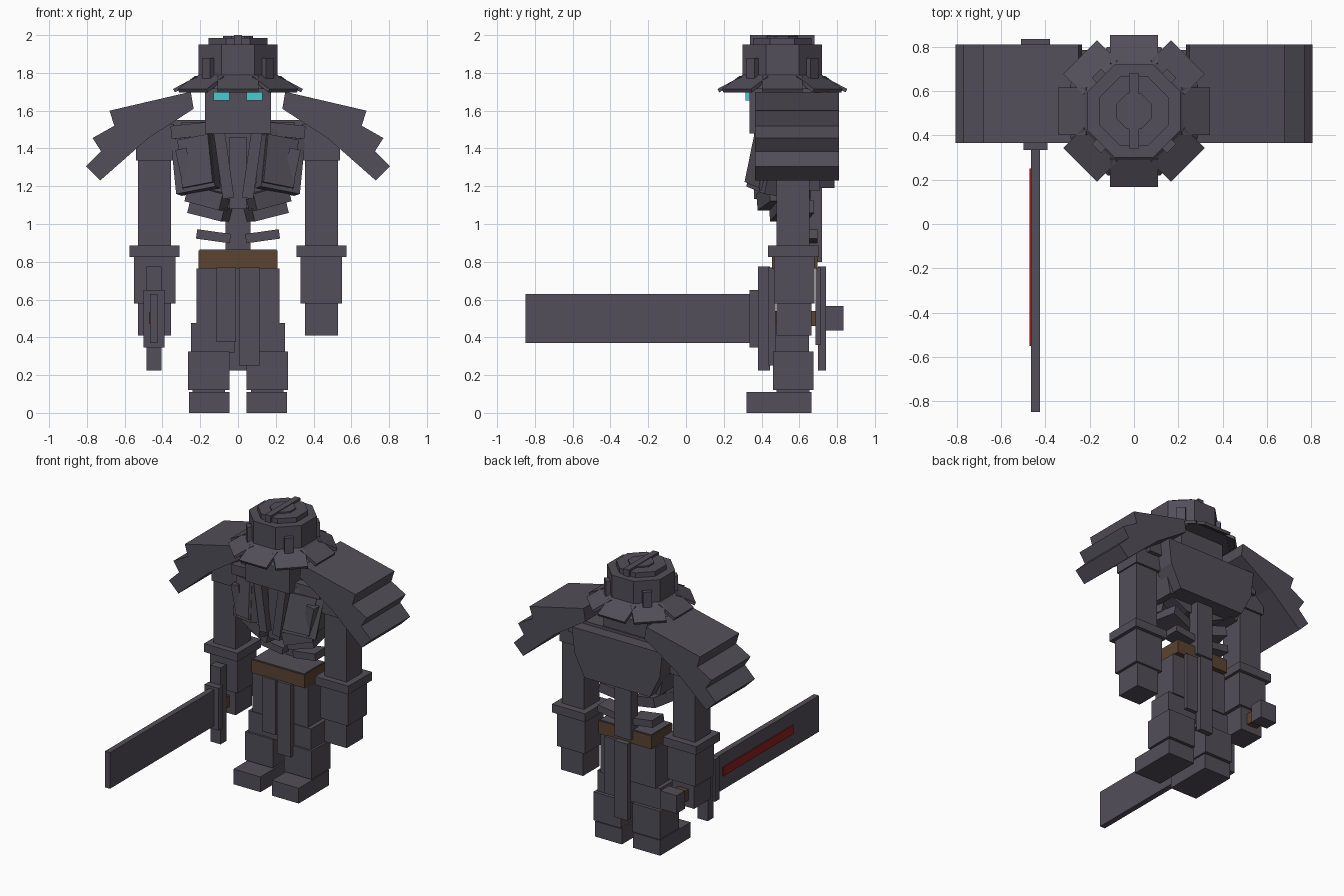
import bpy, bmesh
from math import radians, pi, cos, sin
from mathutils import Matrix, Vector

cube = bpy.data.objects.get("Cube")
if cube:
    bpy.data.objects.remove(cube, do_unlink=True)


def material(name, rgb):
    m = bpy.data.materials.new(name)
    m.use_nodes = True
    m.diffuse_color = (*rgb, 1)
    m.node_tree.nodes["Principled BSDF"].inputs["Base Color"].default_value = (*rgb, 1)
    return m


GREY = material("dark grey", (0.085, 0.077, 0.1))
BROWN = material("leather brown", (0.1, 0.056, 0.03))
TEAL = material("glowing teal", (0.07, 0.6, 0.62))
RED = material("blade red", (0.26, 0.015, 0.013))


def finish(name, bm, mat):
    bmesh.ops.recalc_face_normals(bm, faces=bm.faces)
    mesh = bpy.data.meshes.new(name)
    bm.to_mesh(mesh)
    bm.free()
    mesh.materials.append(mat)
    ob = bpy.data.objects.new(name, mesh)
    bpy.context.collection.objects.link(ob)
    return ob


def tilted(name, centre, size, rx=0, ry=0, rz=0, mat=GREY):
    """Box of a given size turned about its centre."""
    bm = bmesh.new()
    turn = Matrix.Rotation(radians(rz), 4, "Z") @ Matrix.Rotation(radians(ry), 4, "Y") @ Matrix.Rotation(radians(rx), 4, "X")
    bmesh.ops.create_cube(bm, size=1, matrix=Matrix.Translation(centre) @ turn @ Matrix.Diagonal((*size, 1)))
    return finish(name, bm, mat)


def box(name, x, y, z, mat=GREY):
    """Upright box from its limits on each axis."""
    lims = (x, y, z)
    return tilted(name, [(a + b) / 2 for a, b in lims], [abs(b - a) for a, b in lims], mat=mat)


def slab(name, outline, y0, y1, mat=GREY):
    """Front outline in x and z, extruded along y."""
    bm = bmesh.new()
    f = bm.faces.new([bm.verts.new((x, y0, z)) for x, z in outline])
    new = bmesh.ops.extrude_face_region(bm, geom=[f])["geom"]
    bmesh.ops.translate(bm, vec=(0, y1 - y0, 0), verts=[v for v in new if isinstance(v, bmesh.types.BMVert)])
    return finish(name, bm, mat)


def octagon(name, r0, r1, z0, z1):
    """Eight-sided frustum around the head, r measured to the flats."""
    bm = bmesh.new()
    k = 1 / cos(pi / 8)
    bmesh.ops.create_cone(bm, cap_ends=True, segments=8, radius1=r0 * k, radius2=r1 * k, depth=z1 - z0,
                          matrix=Matrix.Translation((0, HEAD_Y, (z0 + z1) / 2)) @ Matrix.Rotation(pi / 8, 4, "Z"))
    return finish(name, bm, GREY)


HEAD_Y = 0.51

# Limbs, shoulder capes and rib cage, one pass for each side
for side, s in (("left", 1), ("right", -1)):
    def sbox(part, x, y, z, mat=GREY):
        return box(f"{side}_{part}", (s * x[0], s * x[1]), y, z, mat)

    def stilt(part, c, size, rx=0, ry=0, rz=0):
        return tilted(f"{side}_{part}", (s * c[0], c[1], c[2]), size, rx, s * ry, s * rz)

    # Legs
    sbox("foot", (0.045, 0.26), (0.32, 0.665), (0, 0.11))
    sbox("shin", (0.045, 0.265), (0.46, 0.675), (0.12, 0.325))
    sbox("ankle", (0.07, 0.24), (0.48, 0.655), (0.1, 0.13))
    sbox("knee", (0.015, 0.25), (0.475, 0.65), (0.32, 0.475))
    sbox("thigh", (0.015, 0.22), (0.48, 0.66), (0.47, 0.765))
    # Arms
    sbox("shoulder", (0.34, 0.54), (0.47, 0.67), (1.335, 1.53))
    sbox("upper_arm", (0.355, 0.53), (0.48, 0.655), (0.88, 1.34))
    sbox("cuff", (0.31, 0.575), (0.435, 0.705), (0.825, 0.885))
    sbox("forearm", (0.33, 0.55), (0.465, 0.68), (0.58, 0.83))
    sbox("hand", (0.355, 0.53), (0.48, 0.665), (0.41, 0.59))
    # Layered shoulder cape
    cape = [(.25, 1.7), (.68, 1.6), (.655, 1.52), (.77, 1.455), (.725, 1.385),
            (.805, 1.305), (.73, 1.23), (.48, 1.45), (.235, 1.61)]
    slab(f"{side}_cape", [(s * x, z) for x, z in cape], 0.365, 0.81)
    # Chest armour
    stilt("chest_under_plate", (0.225, 0.43, 1.33), (0.23, 0.07, 0.32), -8, 10, 25)
    stilt("chest_plate", (0.215, 0.4, 1.33), (0.18, 0.06, 0.26), -8, 10, 25)
    stilt("breast_bar", (0.075, 0.39, 1.31), (0.06, 0.06, 0.35), 0, 8)
    stilt("collar_bone", (0.2, 0.45, 1.5), (0.3, 0.09, 0.07), 0, 6, 8)
    # Ribs
    stilt("upper_rib", (0.16, 0.47, 1.14), (0.2, 0.13, 0.09), 0, -14, 20)
    stilt("middle_rib", (0.15, 0.56, 1.07), (0.19, 0.2, 0.07), 0, -14, 12)
    stilt("lower_rib", (0.13, 0.63, 0.935), (0.18, 0.13, 0.05), 0, -8)
    stilt("rib_side", (0.28, 0.55, 1.29), (0.06, 0.32, 0.22), 0, 12)
    # Eyes
    sbox("eye", (0.045, 0.13), (0.315, 0.335), (1.655, 1.7), TEAL)

# Torso and back
slab("back_plate", [(-.36, 1.53), (.36, 1.53), (.34, 1.35), (.26, 1.19), (-.26, 1.19), (-.34, 1.35)], 0.64, 0.785)
slab("chest_core", [(-.3, 1.54), (.3, 1.54), (.24, 1.2), (.1, 1.13), (-.1, 1.13), (-.24, 1.2)], 0.46, 0.66)
box("shoulder_yoke", (-0.45, 0.45), (0.5, 0.7), (1.44, 1.55))
box("spine", (-0.065, 0.065), (0.64, 0.72), (0.8, 1.25))
box("breast_bone", (-0.045, 0.045), (0.41, 0.5), (1.08, 1.46))

# Belt and cloth strips
box("belt", (-0.21, 0.21), (0.455, 0.695), (0.765, 0.86), BROWN)
box("waist", (-0.205, 0.205), (0.46, 0.69), (0.858, 0.866))
box("front_strip_right", (-0.115, -0.01), (0.44, 0.475), (0.375, 0.77))
box("front_strip_left", (0.005, 0.115), (0.435, 0.475), (0.25, 0.77))
box("back_strip_long", (-0.05, 0.055), (0.7, 0.74), (0.225, 0.775))
box("back_strip_short", (0.06, 0.15), (0.685, 0.715), (0.36, 0.77))

# Head and hat
box("head", (-0.175, 0.175), (0.335, 0.69), (1.48, 1.74))
box("neck", (-0.1, 0.1), (0.46, 0.62), (1.4, 1.5))
octagon("hat_crown", 0.21, 0.21, 1.76, 1.95)
octagon("hat_step", 0.155, 0.155, 1.95, 1.985)
octagon("hat_cap", 0.08, 0.08, 1.98, 1.995)
octagon("hat_brim_base", 0.29, 0.21, 1.715, 1.79)
box("hat_ridge", (-0.022, 0.022), (0.34, 0.68), (1.95, 2.0))
for i in range(8):
    a = i * pi / 4
    out = Vector((sin(a), -cos(a), 0))
    c = Vector((0, HEAD_Y, 0)) + out * 0.275
    tilted(f"hat_brim_plate_{i}", (c.x, c.y, 1.74), (0.215, 0.145, 0.02), rx=28, rz=i * 45)
    if i % 2:
        c = Vector((0, HEAD_Y, 0)) + out * 0.215
        tilted(f"hat_post_{i}", (c.x, c.y, 1.82), (0.06, 0.05, 0.12), rz=i * 45)

# Sword in the right hand
box("sword_blade", (-0.465, -0.425), (-0.85, 0.345), (0.37, 0.63))
box("sword_stripe", (-0.472, -0.464), (-0.55, 0.25), (0.47, 0.535), RED)
box("sword_collar", (-0.5, -0.39), (0.335, 0.385), (0.345, 0.65))
box("sword_guard", (-0.485, -0.405), (0.38, 0.445), (0.225, 0.775))
box("sword_grip", (-0.485, -0.405), (0.44, 0.75), (0.46, 0.54), BROWN)
box("sword_pommel", (-0.51, -0.38), (0.74, 0.835), (0.435, 0.565))
